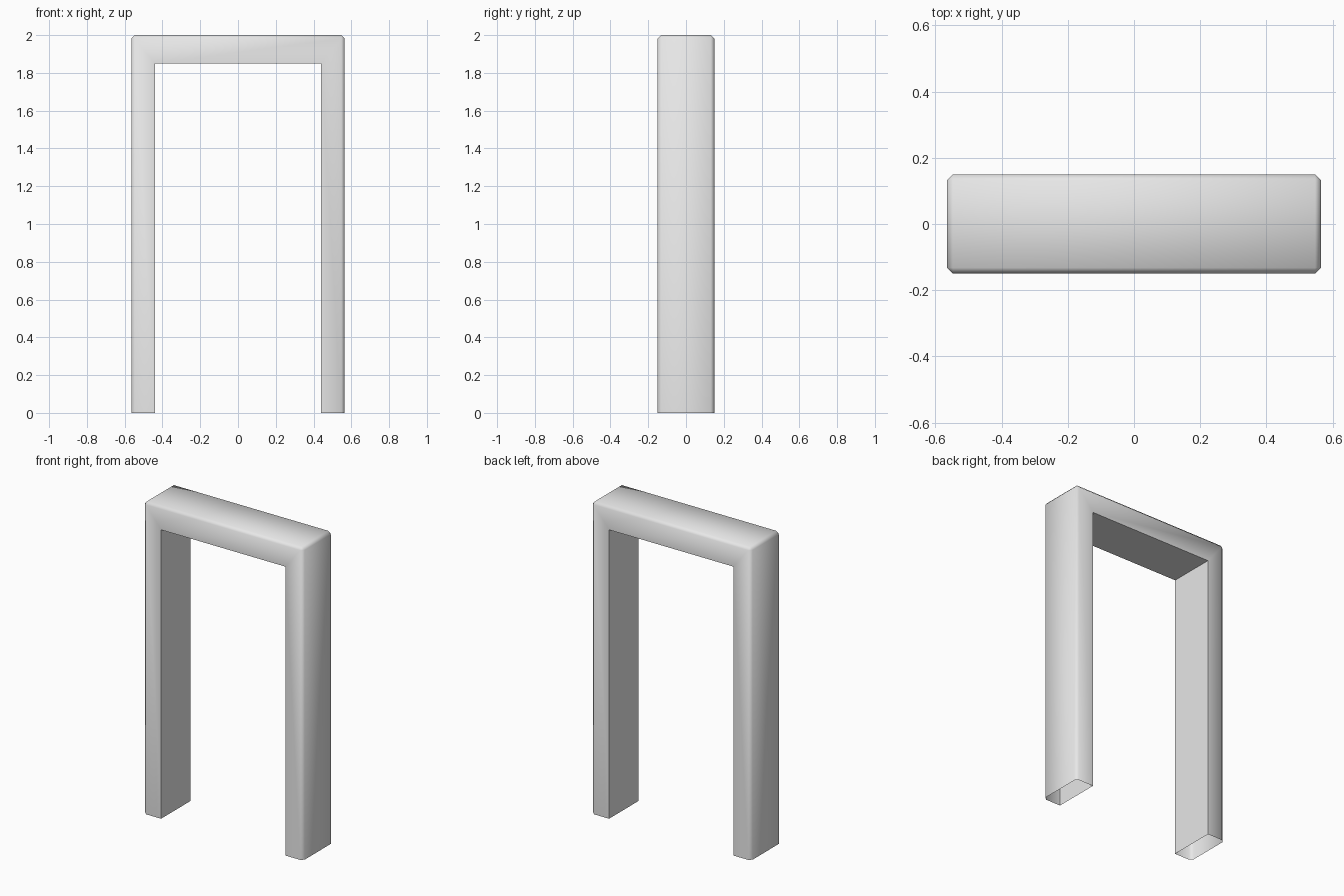
import bpy
import bmesh
import math

cube = bpy.data.objects.get("Cube")
if cube:
    bpy.data.objects.remove(cube)

HALF_W, HALF_D, HEIGHT = 0.565, 0.15, 2.0
LEG, LINTEL, CHAMFER = 0.125, 0.15, 0.018

# Grey painted finish
grey = bpy.data.materials.new("light_grey")
grey.use_nodes = True
grey.diffuse_color = (0.8, 0.8, 0.8, 1)
grey.node_tree.nodes["Principled BSDF"].inputs["Base Color"].default_value = (0.8, 0.8, 0.8, 1)


def arch_path(half_width, top):
    """Inverted U, from the left foot over the top to the right foot."""
    return [(-half_width, 0), (-half_width, top), (half_width, top), (half_width, 0)]


# Hollow casing: four corner runs of the section joined by mitred faces
bm = bmesh.new()
outer, inner = arch_path(HALF_W, HEIGHT), arch_path(HALF_W - LEG, HEIGHT - LINTEL)
runs = [[bm.verts.new((x, y, z)) for x, z in path]
        for path, y in ((outer, -HALF_D), (outer, HALF_D), (inner, HALF_D), (inner, -HALF_D))]
for a, b in zip(runs, runs[1:] + runs[:1]):
    for i in range(3):
        bm.faces.new((a[i], a[i + 1], b[i + 1], b[i]))
bmesh.ops.recalc_face_normals(bm, faces=bm.faces)

# Chamfer the outside edges only; the feet stay open
outside = set(runs[0] + runs[1])
edges = [e for e in bm.edges if set(e.verts) <= outside and not e.is_boundary]
bmesh.ops.bevel(bm, geom=edges, offset=CHAMFER, offset_type='OFFSET',
                segments=1, affect='EDGES', clamp_overlap=True)

mesh = bpy.data.meshes.new("door_frame")
bm.to_mesh(mesh)
bm.free()
mesh.materials.append(grey)
frame = bpy.data.objects.new("door_frame", mesh)
bpy.context.collection.objects.link(frame)

# Soft shading across the chamfers, crisp inner corners
bpy.ops.object.select_all(action='DESELECT')
frame.select_set(True)
bpy.context.view_layer.objects.active = frame
bpy.ops.object.shade_smooth_by_angle(angle=math.radians(60))
